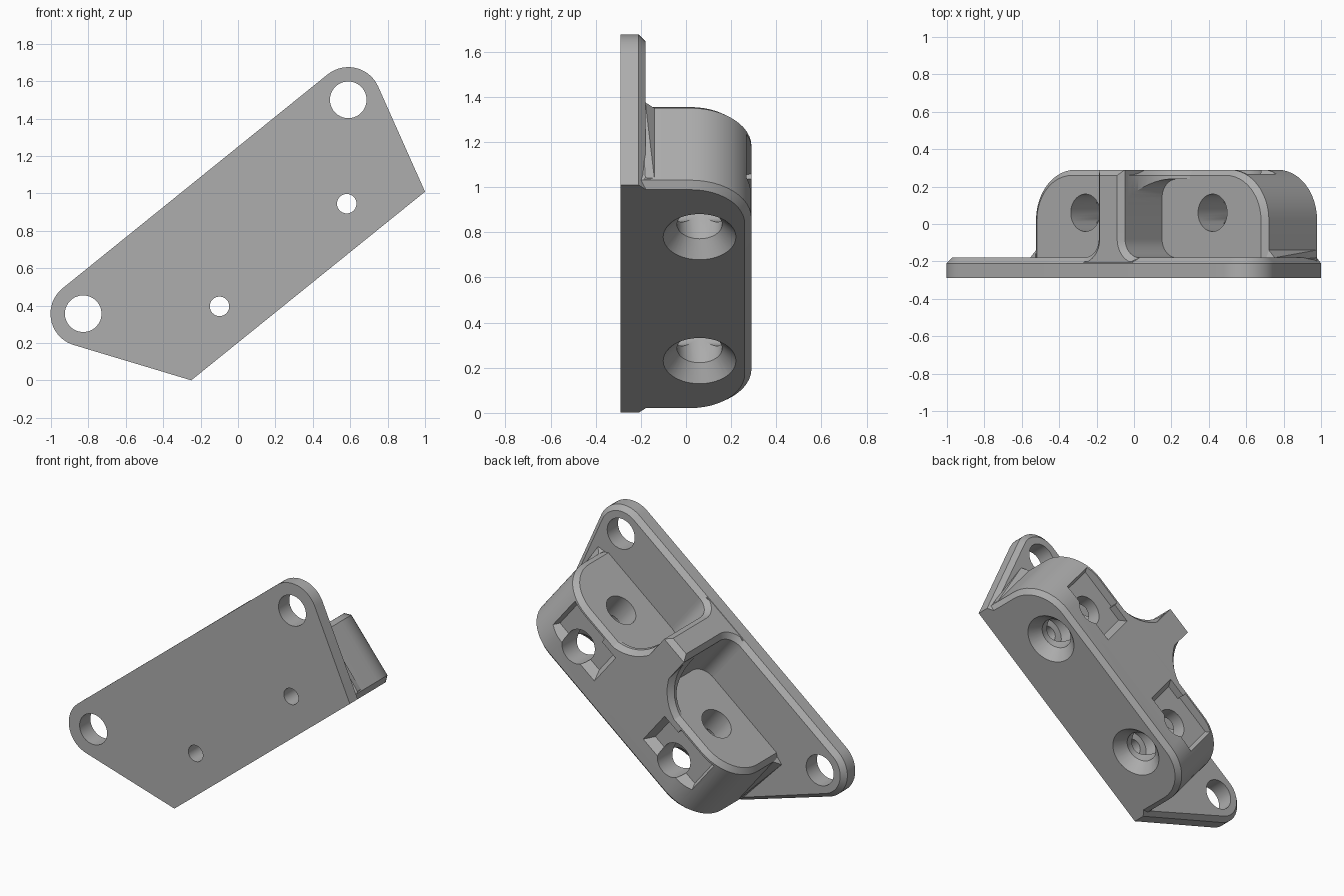
import bpy, bmesh
from math import sin, cos, pi, radians

cube = bpy.data.objects.get("Cube")
if cube:
    bpy.data.objects.remove(cube, do_unlink=True)

# One plain grey material
grey = bpy.data.materials.new("plain_grey")
grey.use_nodes = True
GREY = (0.42, 0.42, 0.42, 1)
grey.diffuse_color = GREY
grey.node_tree.nodes["Principled BSDF"].inputs["Base Color"].default_value = GREY

# Everything is built level: X along the lower edge, Y to the back, Z across the plate
TILT = radians(-38.9)
ORIGIN = (0.375, 0, 0.505)
FRONT, FACE, BACK = -0.29, -0.18, 0.29
CH = 0.03            # chamfer
END, FLOOR = 0.8, 0.47
SCREW = 0.437        # screw hole distance from the middle


def arc(cx, cy, r, a0, a1, n=12):
    return [(cx + r * cos(radians(a0 + (a1 - a0) * i / n)),
             cy + r * sin(radians(a0 + (a1 - a0) * i / n))) for i in range(n + 1)]


def finish(bm, name):
    bmesh.ops.recalc_face_normals(bm, faces=bm.faces)
    mesh = bpy.data.meshes.new(name)
    bm.to_mesh(mesh)
    bm.free()
    ob = bpy.data.objects.new(name, mesh)
    bpy.context.collection.objects.link(ob)
    ob.location, ob.rotation_euler = ORIGIN, (0, TILT, 0)
    mesh.materials.append(grey)
    return ob


def hull(name, points):
    bm = bmesh.new()
    for p in points:
        bm.verts.new(p)
    res = bmesh.ops.convex_hull(bm, input=bm.verts)
    loose = [v for v in bm.verts if not v.link_faces]
    bmesh.ops.delete(bm, geom=loose, context='VERTS')
    bmesh.ops.dissolve_limit(bm, angle_limit=0.01, verts=bm.verts, edges=bm.edges)
    return finish(bm, name)


def prism(name, outline, place, lo, hi, bevel=None):
    """Extrude an outline; place(a, b, h) gives the 3D point."""
    bm = bmesh.new()
    low = [bm.verts.new(place(a, b, lo)) for a, b in outline]
    high = [bm.verts.new(place(a, b, hi)) for a, b in outline]
    n = len(outline)
    bm.faces.new(low)
    cap = bm.faces.new(high)
    for i in range(n):
        j = (i + 1) % n
        bm.faces.new((low[i], low[j], high[j], high[i]))
    bmesh.ops.recalc_face_normals(bm, faces=bm.faces)
    if bevel:
        edges = [e for e in cap.edges if bevel(*((e.verts[0].co + e.verts[1].co) / 2))]
        bmesh.ops.bevel(bm, geom=edges, offset=CH, segments=1, affect='EDGES')
    return finish(bm, name)


def along_y(a, b, h):
    return (a, h, b)


def along_z(a, b, h):
    return (a, b, h)


def tube(place, x, c, rings):
    """Round cutter from (height, radius) rings."""
    return hull("hole_cutter", [place(a, b, h) for h, r in rings
                                for a, b in arc(x, c, r, 0, 360, 40)[:-1]])


def cut(ob, cutters):
    for c in cutters:
        mod = ob.modifiers.new("cut", 'BOOLEAN')
        mod.operation, mod.solver, mod.object = 'DIFFERENCE', 'EXACT', c
        bpy.context.view_layer.objects.active = ob
        bpy.ops.object.modifier_apply(modifier=mod.name)
        bpy.data.objects.remove(c, do_unlink=True)


def mirrored(points):
    return points + [(-x, y) for x, y in reversed(points)]


# Mounting plate with two rounded ears and a chamfered back edge
EARS = ((-1.029, 0.64), (0.792, 0.64))
points = []
for y, inset in ((FRONT, 0), (FACE - CH, 0), (FACE, CH)):
    for ex, ez in EARS:
        points += [(a, y, b) for a, b in arc(ex, ez, 0.175 - inset, 0, 360, 48)[:-1]]
    points += [(s * (0.803 - inset), y, 0) for s in (-1, 1)]
plate = hull("mounting_plate", points)
cut(plate, [tube(along_y, ex, ez, ((-0.5, 0.098), (0, 0.098))) for ex, ez in EARS])
cut(plate, [tube(along_y, s * SCREW, 0.213, ((-0.5, 0.052), (0, 0.052))) for s in (-1, 1)])

# Thick screw block with rounded back corners and chamfered rims
R = 0.27
points = []
for z, inset in ((0, CH), (CH, 0), (FLOOR - CH, 0), (FLOOR, CH)):
    side = [(END - inset, FACE - 0.03)] + arc(END - R, BACK - R, R - inset, 0, 90)
    points += [(x, y, z) for x, y in mirrored(side)]
block = hull("screw_block", points)
for s in (-1, 1):
    x = s * SCREW
    # Countersunk hole across the block
    cut(block, [tube(along_z, x, 0.06, ((0.03, 0.1), (0.6, 0.1)))])
    cut(block, [tube(along_z, x, 0.06, ((-0.01, 0.17), (0.07, 0.1)))])
    # Sloped recess on the back and the hole behind it
    recess = [(x + t * w, y, z) for t in (-1, 1) for w, y, z in
              ((0.22, 0.3, 0.15), (0.22, 0.3, 0.43), (0.18, 0.24, 0.2), (0.18, 0.24, 0.42))]
    cut(block, [hull("recess_cutter", recess)])
    cut(block, [tube(along_y, x, 0.213, ((-0.12, 0.1), (0.4, 0.1)))])
    cut(block, [tube(along_y, x, 0.213, ((-0.4, 0.052), (-0.1, 0.052)))])

# Small wedges where the block ends meet the plate
wedges = []
for s, name in ((-1, "right_end_wedge"), (1, "left_end_wedge")):
    wedges.append(hull(name, [(s * x, y, z) for x, y, z in (
        (0.79, -0.2, 0.02), (0.79, -0.14, 0.04), (0.8, -0.14, 0.04), (0.8, -0.14, 0.44),
        (0.79, -0.2, 0.46), (0.84, FACE, 0.44), (0.805, FACE, 0.04), (0.84, -0.2, 0.44))]))

# Central web, flaring into the plate
TOP = 0.815
half = [(0.19, -0.2)] + arc(0.19, FACE + 0.1, 0.1, 270, 180) + [(0.09, BACK)]
web = prism("central_web", mirrored(half), along_z, 0.3, TOP,
            lambda x, y, z: y > -0.19)

# Back lip of the web, sweeping down to the block
sweep = [(0.35, 0.4)] + [(0.35 - 0.26 * sin(t * pi / 24), 0.76 - 0.3 * cos(t * pi / 24))
                         for t in range(13)]
lip = prism("web_back_lip", mirrored(sweep), along_y, 0.1, BACK,
            lambda x, y, z: 0.45 < z < 0.755)
for s in (-1, 1):
    cell = [(x * s, y) for x, y in [(0.6, -0.4), (0.09, -0.4)]
            + arc(0.19, 0.14, 0.1, 180, 90) + [(0.6, 0.24)]]
    cut(lip, [prism("cell_cutter", cell, along_z, 0.3, 1)])

# Smooth the round surfaces, keep the corners crisp
bpy.ops.object.select_all(action='DESELECT')
for ob in (plate, block, web, lip, *wedges):
    ob.select_set(True)
bpy.context.view_layer.objects.active = plate
bpy.ops.object.shade_smooth_by_angle(angle=radians(25))
